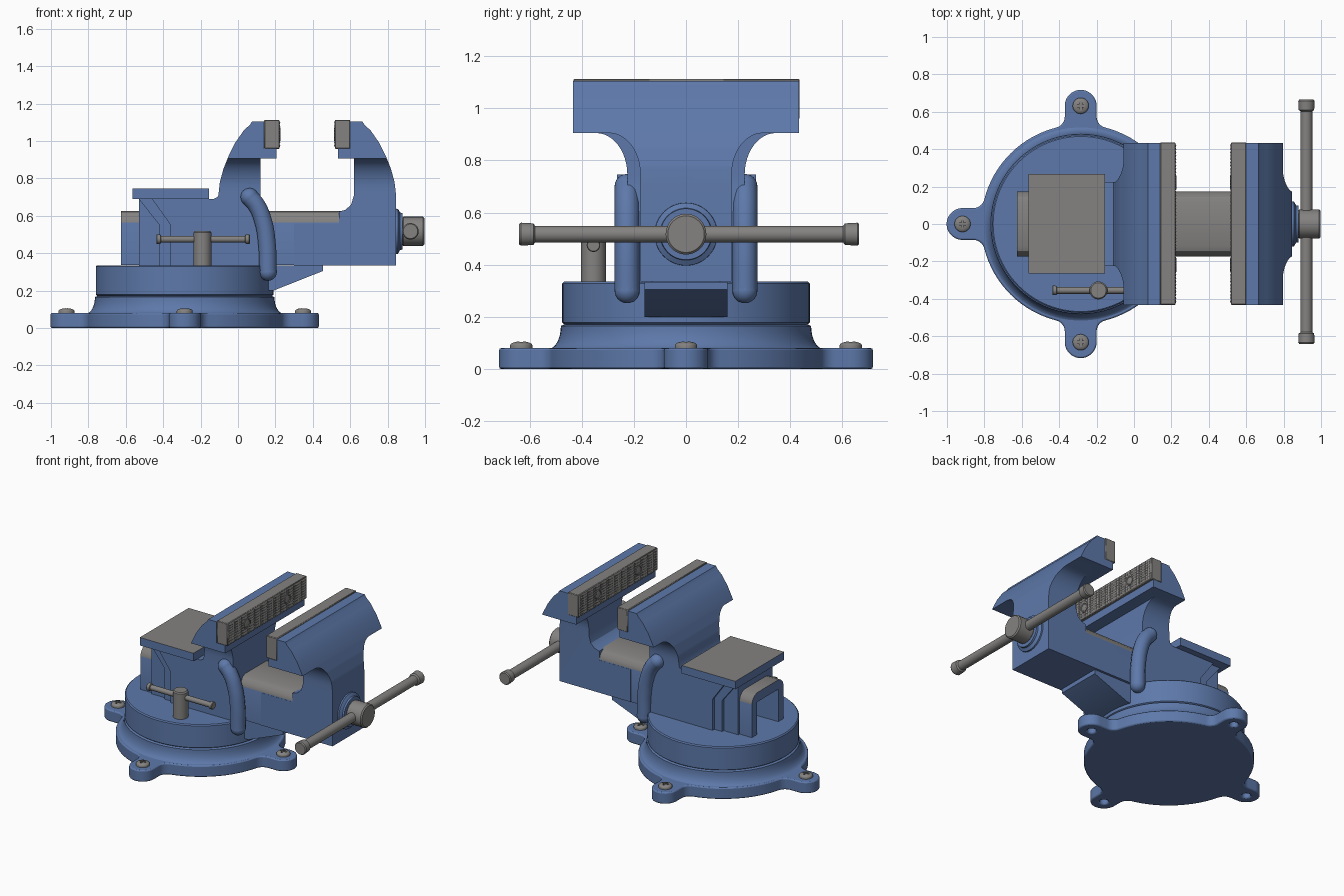
import bpy, bmesh
from math import sin, cos, pi, sqrt, atan2, radians
from mathutils import Vector, Matrix

cube = bpy.data.objects.get("Cube")
if cube:
    bpy.data.objects.remove(cube, do_unlink=True)


def material(name, rgb):
    m = bpy.data.materials.new(name)
    m.use_nodes = True
    m.diffuse_color = (*rgb, 1)
    m.node_tree.nodes["Principled BSDF"].inputs["Base Color"].default_value = (*rgb, 1)
    return m


BLUE = material("blue paint", (0.11, 0.19, 0.40))
GREY = material("bare steel", (0.23, 0.225, 0.22))
parts = []


def finish(bm, name, *mats):
    bmesh.ops.remove_doubles(bm, verts=bm.verts, dist=1e-5)
    bmesh.ops.recalc_face_normals(bm, faces=bm.faces)
    me = bpy.data.meshes.new(name)
    bm.to_mesh(me)
    bm.free()
    for m in mats:
        me.materials.append(m)
    ob = bpy.data.objects.new(name, me)
    bpy.context.collection.objects.link(ob)
    parts.append(ob)
    return ob


def prism(name, pts, axis, a, b, *mats):
    """Extrude a 2D outline along an axis from a to b."""
    place = {"x": lambda p: (a, p[0], p[1]),
             "y": lambda p: (p[0], a, p[1]),
             "z": lambda p: (p[0], p[1], a)}[axis]
    bm = bmesh.new()
    face = bm.faces.new([bm.verts.new(place(p)) for p in pts])
    ext = bmesh.ops.extrude_face_region(bm, geom=[face])["geom"]
    step = Vector([(b - a) * (axis == k) for k in "xyz"])
    bmesh.ops.translate(bm, vec=step, verts=[v for v in ext if isinstance(v, bmesh.types.BMVert)])
    return finish(bm, name, *mats)


def box(name, x0, x1, y0, y1, z0, z1, *mats):
    return prism(name, [(x0, y0), (x1, y0), (x1, y1), (x0, y1)], "z", z0, z1, *mats)


def lathe(name, profile, centre, axis, mat, sides=48):
    """Spin (radius, height) points around an axis."""
    bm = bmesh.new()
    vs = [bm.verts.new((r, 0, h)) for r, h in profile]
    edges = [bm.edges.new(pair) for pair in zip(vs, vs[1:])]
    bmesh.ops.spin(bm, geom=vs + edges, cent=(0, 0, 0), axis=(0, 0, 1),
                   angle=2 * pi, steps=sides)
    turn = Vector((0, 0, 1)).rotation_difference(Vector(axis)).to_matrix().to_4x4()
    bm.transform(Matrix.Translation(centre) @ turn)
    return finish(bm, name, mat)


def boolean(ob, cutter, op="DIFFERENCE", keep=False):
    mod = ob.modifiers.new("cut", "BOOLEAN")
    mod.operation, mod.object, mod.solver = op, cutter, "EXACT"
    bake(ob)
    if not keep:
        parts.remove(cutter)
        bpy.data.objects.remove(cutter, do_unlink=True)


def bake(ob):
    deps = bpy.context.evaluated_depsgraph_get()
    me = bpy.data.meshes.new_from_object(ob.evaluated_get(deps))
    ob.modifiers.clear()
    ob.data = me


def bevel(ob, width, segments=2):
    mod = ob.modifiers.new("bevel", "BEVEL")
    mod.width, mod.segments, mod.limit_method = width, segments, "ANGLE"
    mod.angle_limit = radians(40)


# Base flange with four blended ears
CX, R, EAR, DIST, FIL = -0.285, 0.532, 0.085, 0.632, 0.06
fd = sqrt((R + FIL) ** 2 - (EAR + FIL) ** 2)
ft = EAR + FIL
lean = atan2(ft, fd)
half = [(DIST + EAR * cos(t), EAR * sin(t)) for t in [i * pi / 20 for i in range(11)]]
half += [(fd + FIL * sin(a), ft - FIL * cos(a))
         for a in [-(pi / 2 - lean) * i / 6 for i in range(7)]]
half += [(R * cos(a), R * sin(a)) for a in [lean + (pi / 4 - lean) * i / 8 for i in range(1, 9)]]
quarter = [(d, -t) for d, t in half[:0:-1]] + half[:-1]
outline = []
for k in range(4):
    c, s = cos(k * pi / 2), sin(k * pi / 2)
    outline += [(CX + d * c - t * s, d * s + t * c) for d, t in quarter]
flange = prism("base_flange", outline, "z", 0, 0.08, BLUE)
ears = [(CX + DIST * cos(k * pi / 2), DIST * sin(k * pi / 2)) for k in range(4)]
for x, y in ears:
    boolean(flange, lathe("hole", [(0, -0.1), (0.028, -0.1), (0.028, 0.2), (0, 0.2)],
                          (x, y, 0), (0, 0, 1), BLUE, 24))
bevel(flange, 0.008)

# Flared base and swivel drum
flare = [(0.528 - 0.048 * sin(t), 0.165 - 0.088 * cos(t)) for t in [i * pi / 16 for i in range(9)]]
lathe("base_flare", [(0, 0.06), (0.528, 0.06)] + flare + [(0.465, 0.172), (0, 0.172)],
      (CX, 0, 0), (0, 0, 1), BLUE, 96)
lathe("swivel_drum", [(0, 0.17), (0.465, 0.17), (0.475, 0.178), (0.475, 0.328),
                      (0.468, 0.335), (0, 0.335)], (CX, 0, 0), (0, 0, 1), BLUE, 96)

# Cross-head screws
dome = [(0.043 * cos(t), 0.09 + 0.016 * sin(t)) for t in [i * pi / 12 for i in range(7)]]
screw = lathe("base_screw", [(0, 0.078), (0.043, 0.078)] + dome, (0, 0, 0), (0, 0, 1), GREY, 32)
for w, l in ((0.006, 0.024), (0.024, 0.006)):
    boolean(screw, box("slot", -w, w, -l, l, 0.096, 0.2, GREY))
screw.location = (*ears[0], 0)
for x, y in ears[1:]:
    twin = screw.copy()
    twin.location = (x, y, 0)
    bpy.context.collection.objects.link(twin)

# Jaw outlines: side profile crossed with a T-shaped end profile
head = [(0.62, 0.905), (0.535, 0.905), (0.535, 0.96), (0.60, 0.96), (0.60, 1.105),
        (0.665, 1.105), (0.675, 1.088), (0.71, 1.055), (0.755, 0.99), (0.79, 0.92),
        (0.818, 0.85), (0.837, 0.78), (0.845, 0.71)]
MID = 0.74


def tee(hw):
    cove = [(hw + 0.12 * (1 - cos(t)), 0.745 + 0.16 * sin(t))
            for t in [i * pi / 24 for i in range(13)]]
    side = [(hw, 0.2)] + cove + [(0.433, 0.905), (0.433, 1.3)]
    return side + [(-y, z) for y, z in side[::-1]]


def jaw(name, profile, hw):
    ob = prism(name, profile, "y", -0.6, 0.6, BLUE)
    boolean(ob, prism("tee", tee(hw), "x", -1, 1, BLUE), "INTERSECT")
    return ob


jaw("moving_jaw", [(0.3, 0.56), (0.54, 0.56), (0.54, 0.622), (0.575, 0.632), (0.605, 0.66),
                   (0.62, 0.71)] + head + [(0.845, 0.335), (0.3, 0.335)], 0.175)
fixed = jaw("fixed_jaw", [(MID - x, z) for x, z in head]
            + [(-0.11, 0.7), (-0.13, 0.69), (-0.46, 0.69), (-0.36, 0.55), (-0.36, 0.33),
               (0.165, 0.33), (0.15, 0.55), (0.12, 0.70)], 0.225)

# Stepped housing under the anvil, with the slide tunnel cut through
step = prism("housing_step", [(-0.42, 0.33), (-0.42, 0.55), (-0.53, 0.69), (-0.2, 0.69),
                              (-0.2, 0.33)], "y", -0.205, 0.205, BLUE)
rear = box("housing_rear", -0.53, -0.2, -0.187, 0.187, 0.33, 0.69, BLUE)
tunnel = box("tunnel", -0.8, -0.1, -0.115, 0.115, 0.2, 0.56, BLUE)
for ob in (fixed, step, rear):
    boolean(ob, tunnel, keep=True)
parts.remove(tunnel)
bpy.data.objects.remove(tunnel, do_unlink=True)

# Anvil plate with bare top
anvil = box("anvil", -0.565, -0.155, -0.265, 0.268, 0.69, 0.745, BLUE, GREY)
for p in anvil.data.polygons:
    p.material_index = int(p.normal.z > 0.9)

# Sliding arm: inverted channel with bare upper faces
edge = [(0.115, 0.336), (0.174, 0.336), (0.174, 0.565), (0.165, 0.592), (0.145, 0.615), (0.115, 0.625)]
arm = prism("slide_arm", edge + [(-y, z) for y, z in edge[::-1]] + [(-0.115, 0.56), (0.115, 0.56)],
            "x", -0.625, 0.6, BLUE, GREY)
for p in arm.data.polygons:
    p.material_index = int(p.normal.z > 0.1 and p.center.z > 0.565)

# Support tongue below the arm
prism("support_tongue", [(0.1, 0.2), (0.19, 0.2), (0.455, 0.305), (0.455, 0.334), (0.1, 0.334)],
      "y", -0.16, 0.16, BLUE)

# Rounded side ribs
path = [(0.062, 0.70), (0.10, 0.655), (0.135, 0.57), (0.155, 0.45), (0.16, 0.30)]
for side, y in (("left", 0.226), ("right", -0.226)):
    cu = bpy.data.curves.new("rib_path", "CURVE")
    cu.dimensions, cu.bevel_depth, cu.bevel_resolution = "3D", 0.048, 5
    sp = cu.splines.new("BEZIER")
    sp.bezier_points.add(len(path) - 1)
    for bp, (x, z) in zip(sp.bezier_points, path):
        bp.co = (x, y, z)
        bp.handle_left_type = bp.handle_right_type = "AUTO"
    tube = bpy.data.objects.new("rib_path", cu)
    bpy.context.collection.objects.link(tube)
    deps = bpy.context.evaluated_depsgraph_get()
    me = bpy.data.meshes.new_from_object(tube.evaluated_get(deps))
    bm = bmesh.new()
    bm.from_mesh(me)
    for x, z in (path[0], path[-1]):
        bmesh.ops.create_uvsphere(bm, u_segments=24, v_segments=12, radius=0.048,
                                  matrix=Matrix.Translation((x, y, z)))
    bpy.data.objects.remove(tube, do_unlink=True)
    finish(bm, side + "_rib", BLUE)

# Jaw plates with knurled gripping faces and two screws each
for name, x0, x1, grip, out in (("fixed", 0.14, 0.222, 0.222, 1), ("moving", 0.518, 0.6, 0.518, -1)):
    bevel(box(name + "_jaw_plate", x0, x1, -0.432, 0.436, 0.958, 1.113, GREY), 0.004, 1)
    bm = bmesh.new()
    bmesh.ops.create_grid(bm, x_segments=48, y_segments=8, size=0.5)
    bmesh.ops.scale(bm, vec=(0.85, 0.14, 1), verts=bm.verts)
    tips = bmesh.ops.poke(bm, faces=bm.faces)["verts"]
    bmesh.ops.translate(bm, vec=(0, 0, 0.004), verts=tips)
    bm.transform(Matrix.Translation((grip + 0.0005 * out, 0.002, 1.036))
                 @ Matrix(((0, 0, out, 0), (out, 0, 0, 0), (0, 1, 0, 0), (0, 0, 0, 1))))
    finish(bm, name + "_jaw_knurling", GREY)
    for y in (-0.22, 0.22):
        lathe(name + "_plate_screw", [(0.036, 0), (0.036, 0.006), (0.028, 0.006), (0.024, 0.002),
                                      (0.014, 0.005), (0, 0.005)],
              (grip, y, 1.036), (out, 0, 0), GREY, 24)

# Spindle boss and knob
AX = 0.517
lathe("spindle_boss", [(0, -0.02), (0.122, -0.02), (0.12, 0.01), (0.1, 0.022), (0.098, 0.034),
                       (0, 0.034)], (0.845, 0, AX), (1, 0, 0), BLUE)
lathe("spindle_knob", [(0, 0), (0.068, 0), (0.078, 0.01), (0.078, 0.115), (0.07, 0.123), (0, 0.123)],
      (0.874, 0, AX), (1, 0, 0), GREY)


def capped_bar(name, length, r, cap_r, cap, centre, axis):
    h = length / 2
    end = [(0, h), (cap_r * 0.88, h), (cap_r, h - cap * 0.12), (cap_r * 0.94, h - cap * 0.88),
           (r, h - cap)]
    lathe(name, end + [(q, -z) for q, z in end[::-1]], centre, axis, GREY, 32)


# Main handle, lock post and lock handle
capped_bar("main_handle", 1.305, 0.032, 0.044, 0.062, (0.922, 0.012, AX), (0, 1, 0))
lathe("lock_post", [(0, 0.33), (0.048, 0.33), (0.048, 0.51), (0.041, 0.518), (0, 0.518)],
      (-0.19, -0.355, 0), (0, 0, 1), GREY, 32)
capped_bar("lock_handle", 0.5, 0.018, 0.026, 0.026, (-0.187, -0.355, 0.475), (1, 0, 0))

# Smooth the round parts, keep edges crisp
bpy.ops.object.select_all(action="DESELECT")
for ob in parts:
    ob.select_set("knurling" not in ob.name)
bpy.context.view_layer.objects.active = parts[0]
bpy.ops.object.shade_smooth_by_angle(angle=radians(30))
